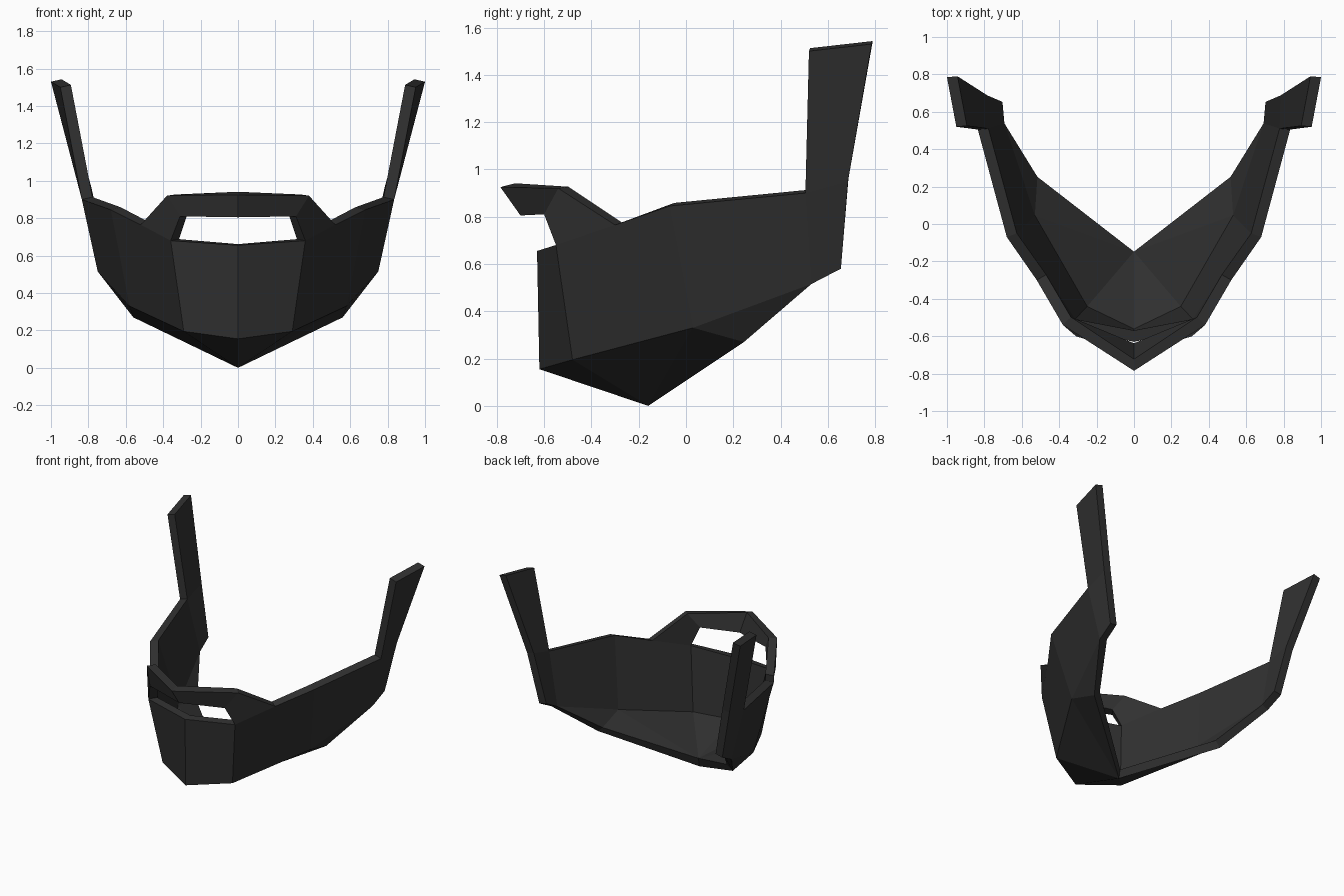
import bpy

if "Cube" in bpy.data.objects:
    bpy.data.objects.remove(bpy.data.objects["Cube"])

# One dark colour for the whole guard
dark = bpy.data.materials.new("charcoal")
dark.diffuse_color = (0.03, 0.03, 0.03, 1)
dark.use_nodes = True
dark.node_tree.nodes["Principled BSDF"].inputs["Base Color"].default_value = dark.diffuse_color

# Outer skin, right half: named corner points
P = {
    "chin_front": (0, -0.62, 0.155), "chin_tip": (0, -0.16, 0.0),
    "front_low": (0.29, -0.48, 0.195), "front_high": (0.36, -0.55, 0.68),
    "front_mid": (0, -0.63, 0.655),
    "jaw_bend": (0.58, 0.03, 0.33), "jaw_back": (0.56, 0.245, 0.27),
    "ear_low": (0.75, 0.53, 0.515), "ear_back": (0.76, 0.655, 0.58),
    "ear_high": (0.84, 0.685, 0.95), "strap_back": (1.0, 0.785, 1.53),
    "strap_front": (0.95, 0.52, 1.50), "strap_root": (0.835, 0.505, 0.90),
    "cheek_top": (0.68, -0.07, 0.845), "cheek_dip": (0.52, -0.30, 0.765),
    "nose_side": (0.38, -0.54, 0.92), "nose_mid": (0, -0.785, 0.925),
    "slot_side": (0.31, -0.60, 0.81), "slot_mid": (0, -0.70, 0.805),
}

PANELS = [
    "chin_front front_low front_high front_mid",            # front plate
    "chin_front chin_tip front_low",                        # underside
    "front_low chin_tip jaw_bend",
    "chin_tip jaw_back jaw_bend",
    "front_low jaw_bend cheek_top cheek_dip front_high",    # cheek
    "jaw_bend jaw_back ear_low",
    "jaw_bend ear_low strap_root cheek_top",
    "ear_low ear_back ear_high strap_root",                 # ear strap
    "strap_root ear_high strap_back strap_front",
    "slot_mid slot_side nose_side nose_mid",                # nose bridge
    "front_high cheek_dip nose_side slot_side",
]

names = list(P)
faces = [[names.index(n) for n in p.split()] for p in PANELS]
mesh = bpy.data.meshes.new("jaw_guard")
mesh.from_pydata(list(P.values()), [], faces)
mesh.materials.append(dark)
guard = bpy.data.objects.new("jaw_guard", mesh)
bpy.context.collection.objects.link(guard)

# Mirror to the left half, then thicken inward
mirror = guard.modifiers.new("mirror", "MIRROR")
mirror.use_axis[0] = True
mirror.use_clip = True
mirror.merge_threshold = 0.001
shell = guard.modifiers.new("thickness", "SOLIDIFY")
shell.thickness = 0.058
shell.offset = -1
shell.use_even_offset = True
